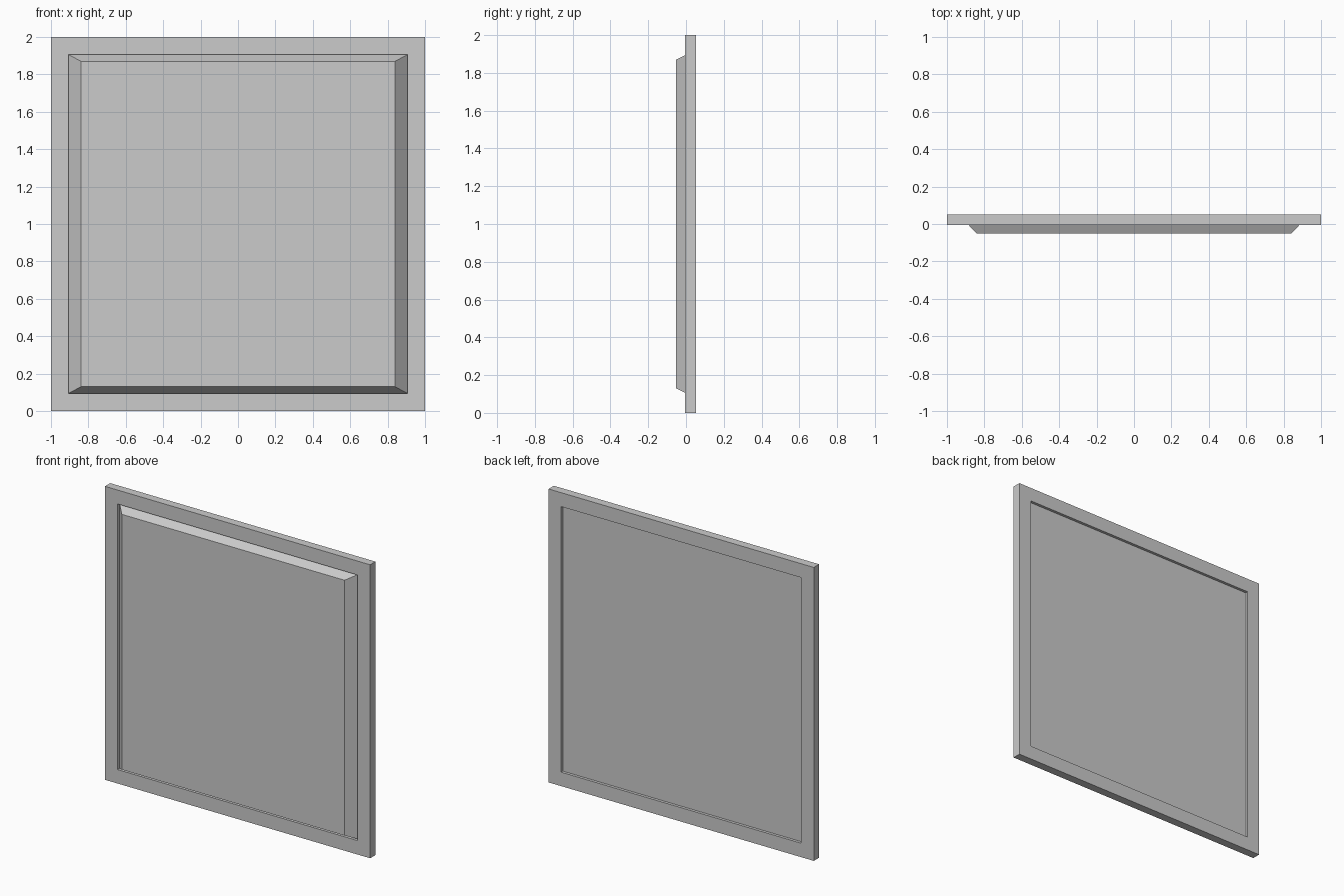
import bpy, bmesh

if "Cube" in bpy.data.objects:
    bpy.data.objects.remove(bpy.data.objects["Cube"])

CZ = 1.0                      # panel centre height
BACK, FACE, FRONT = 0.052, -0.005, -0.052


def loft(name, loops, cap=False):
    """Bridge rectangles (half width, half height, y); cap ends or close into a ring."""
    bm = bmesh.new()
    rings = [[bm.verts.new((sx * hx, y, CZ + sz * hz))
              for sx, sz in ((-1, -1), (1, -1), (1, 1), (-1, 1))]
             for hx, hz, y in loops]
    pairs = list(zip(rings, rings[1:]))
    if cap:
        bm.faces.new(rings[0])
        bm.faces.new(rings[-1])
    else:
        pairs.append((rings[-1], rings[0]))
    for a, b in pairs:
        for i in range(4):
            j = (i + 1) % 4
            bm.faces.new((a[i], a[j], b[j], b[i]))
    bmesh.ops.recalc_face_normals(bm, faces=bm.faces[:])
    mesh = bpy.data.meshes.new(name)
    bm.to_mesh(mesh)
    bm.free()
    obj = bpy.data.objects.new(name, mesh)
    bpy.context.collection.objects.link(obj)
    return obj


# Square outer frame with a rectangular opening
loft("frame", [(1.0, 1.0, FACE), (1.0, 1.0, BACK),
               (0.905, 0.905, BACK), (0.905, 0.905, FACE)])

# Raised panel: flat recessed back, thin edge, bevelled front
loft("raised_panel", [(0.905, 0.905, 0.033), (0.905, 0.905, 0.016),
                      (0.84, 0.87, FRONT)], cap=True)
